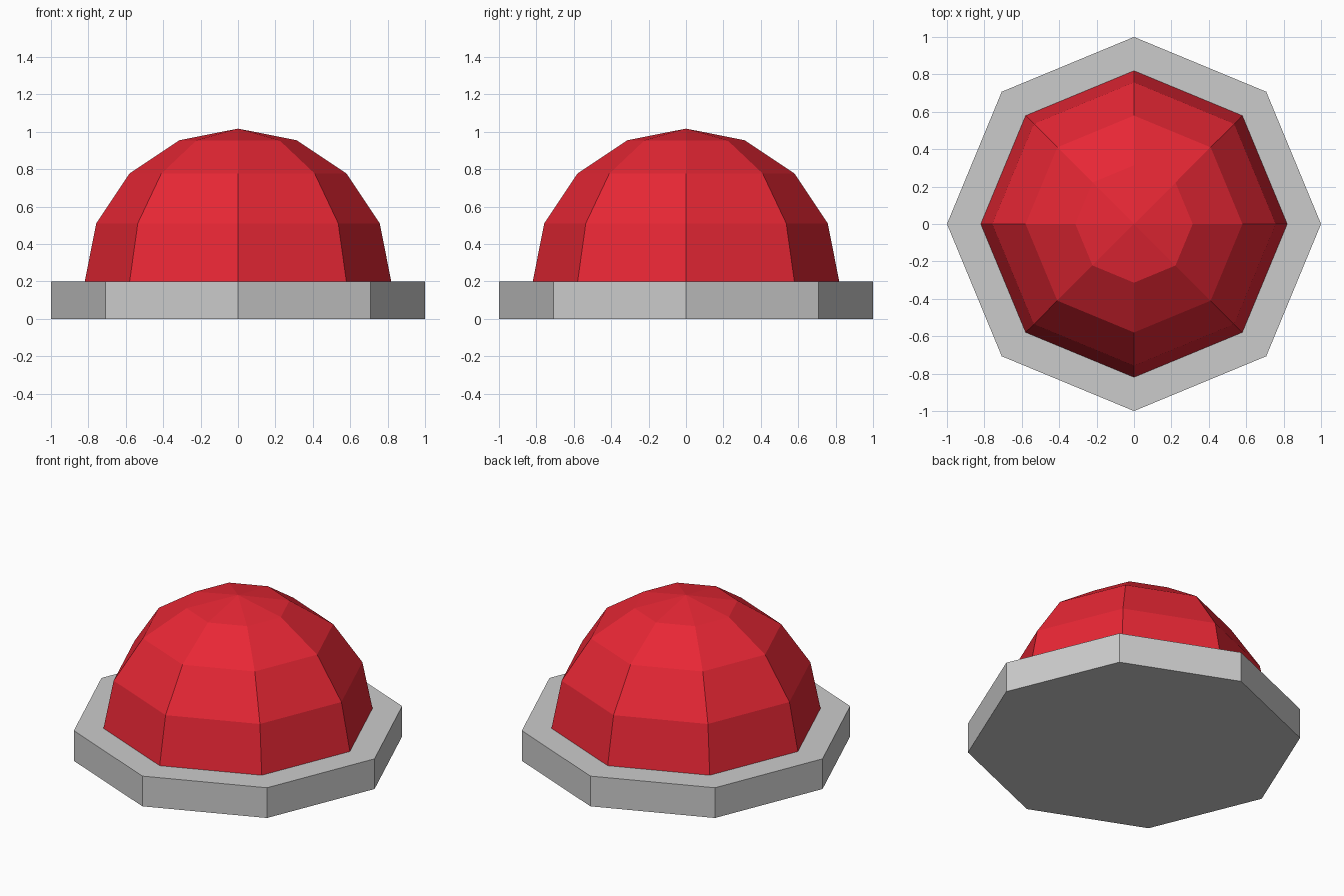
import bpy, bmesh
from mathutils import Matrix

if "Cube" in bpy.data.objects:
    bpy.data.objects.remove(bpy.data.objects["Cube"])

SIDES = 8
BASE_H = 0.2
DOME_R = 0.82
DOME_Z = 0.197


def add_object(name, bm):
    bmesh.ops.recalc_face_normals(bm, faces=bm.faces)
    mesh = bpy.data.meshes.new(name)
    bm.to_mesh(mesh)
    bm.free()
    obj = bpy.data.objects.new(name, mesh)
    bpy.context.collection.objects.link(obj)
    return obj


# Octagonal base plate
bm = bmesh.new()
bmesh.ops.create_cone(bm, cap_ends=True, segments=SIDES, radius1=1, radius2=1,
                      depth=BASE_H, matrix=Matrix.Translation((0, 0, BASE_H / 2)))
add_object("base_plate", bm)

# Faceted dome: upper half of a low-poly sphere, closed underneath
bm = bmesh.new()
bmesh.ops.create_uvsphere(bm, u_segments=SIDES, v_segments=8, radius=DOME_R)
lower = [v for v in bm.verts if v.co.z < -0.01]
bmesh.ops.delete(bm, geom=lower, context='VERTS')
bmesh.ops.holes_fill(bm, edges=[e for e in bm.edges if e.is_boundary], sides=0)
bmesh.ops.translate(bm, verts=bm.verts, vec=(0, 0, DOME_Z))
dome = add_object("dome", bm)

# Red dome colour
red = bpy.data.materials.new("red")
red.diffuse_color = (0.8, 0.02, 0.035, 1)
red.use_nodes = True
red.node_tree.nodes["Principled BSDF"].inputs["Base Color"].default_value = red.diffuse_color
dome.data.materials.append(red)
